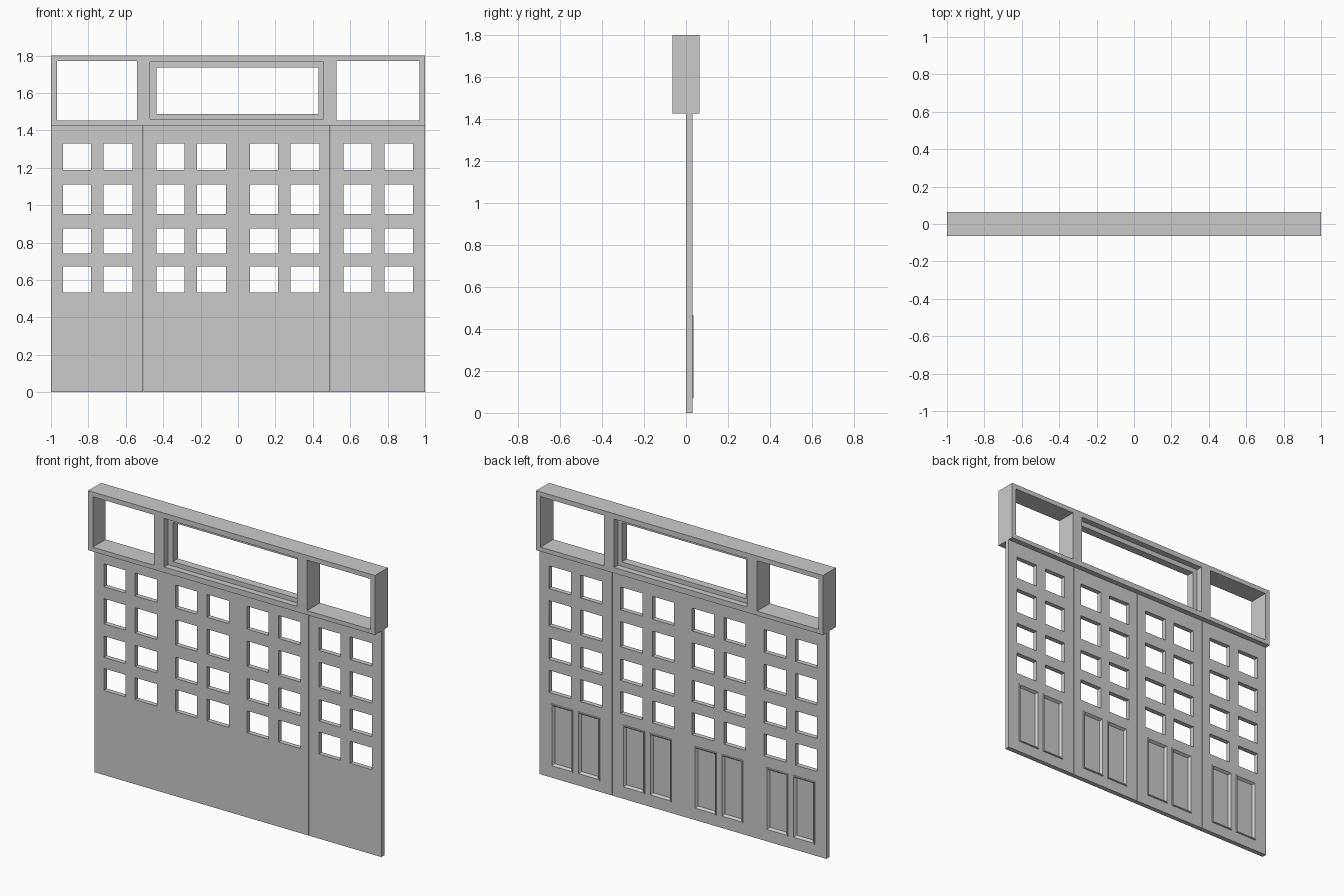
import bpy, bmesh
from mathutils import Vector

if "Cube" in bpy.data.objects:
    bpy.data.objects.remove(bpy.data.objects["Cube"])


def lattice(name, xr, zr, yr, holes, panels=()):
    """Solid plate with rectangular holes (x0, x1, z0, z1) and moulded panels on the back."""
    rects = list(holes) + list(panels)
    xs = sorted(set(xr) | {v for r in rects for v in r[:2]})
    zs = sorted(set(zr) | {v for r in rects for v in r[2:]})

    def inside(x, z, rs):
        return any(r[0] < x < r[1] and r[2] < z < r[3] for r in rs)

    bm = bmesh.new()
    grid = {(i, j): bm.verts.new((x, yr[0], z))
            for i, x in enumerate(xs) for j, z in enumerate(zs)}
    for i in range(len(xs) - 1):
        for j in range(len(zs) - 1):
            if not inside((xs[i] + xs[i + 1]) / 2, (zs[j] + zs[j + 1]) / 2, holes):
                bm.faces.new([grid[i, j], grid[i + 1, j], grid[i + 1, j + 1], grid[i, j + 1]])
    bmesh.ops.delete(bm, geom=[v for v in bm.verts if not v.link_faces], context='VERTS')
    front = bm.faces[:]
    ext = bmesh.ops.extrude_face_region(bm, geom=front, use_keep_orig=True)
    new_verts = [g for g in ext['geom'] if isinstance(g, bmesh.types.BMVert)]
    bmesh.ops.translate(bm, verts=new_verts, vec=Vector((0, yr[1] - yr[0], 0)))
    bmesh.ops.recalc_face_normals(bm, faces=bm.faces[:])

    # Raised lip, then sloping down to the sunken field
    for p in panels:
        fs = []
        for f in bm.faces:
            c = f.calc_center_median()
            if f.normal.y > 0.9 and abs(c.y - yr[1]) < 1e-5 and inside(c.x, c.z, [p]):
                fs.append(f)
        for thick, depth in ((0.002, 0.005), (0.006, 0.0), (0.010, -0.016)):
            bmesh.ops.inset_region(bm, faces=fs, thickness=thick, depth=0.0,
                                   use_even_offset=True, use_boundary=True)
            for v in {v for f in fs for v in f.verts}:
                v.co.y += depth
    me = bpy.data.meshes.new(name)
    bm.to_mesh(me)
    bm.free()
    ob = bpy.data.objects.new(name, me)
    bpy.context.collection.objects.link(ob)
    return ob


# Transom box with three lights, and the recessed sash in the middle one
lattice("transom_frame", (-1, 1), (1.425, 1.8), (-0.064, 0.064),
        [(-0.968, -0.54, 1.452, 1.77), (-0.47, 0.457, 1.46, 1.766), (0.527, 0.97, 1.452, 1.77)])
lattice("transom_sash", (-0.47, 0.457), (1.46, 1.766), (-0.025, 0.025),
        [(-0.437, 0.43, 1.488, 1.735)])

# Four door leaves: glazing openings above, two moulded panels below
seams = [-1, -0.506, 0, 0.494, 1]
cols = [(0.064, 0.214), (0.282, 0.436)]
rows = [(0.533, 0.672), (0.742, 0.876), (0.953, 1.112), (1.187, 1.331)]
panel_cols = [(0.08, 0.232), (0.266, 0.42)]
gap = 0.001
for d in range(4):
    ox = -1 + 0.5 * d
    left = seams[d] + (gap if d > 0 else 0)
    right = seams[d + 1] - (gap if d < 3 else 0)
    lattice(f"door_leaf_{d + 1}", (left, right), (0, 1.425), (0.0, 0.03),
            [(ox + a, ox + b, c, e) for a, b in cols for c, e in rows],
            [(ox + a, ox + b, 0.07, 0.466) for a, b in panel_cols])
